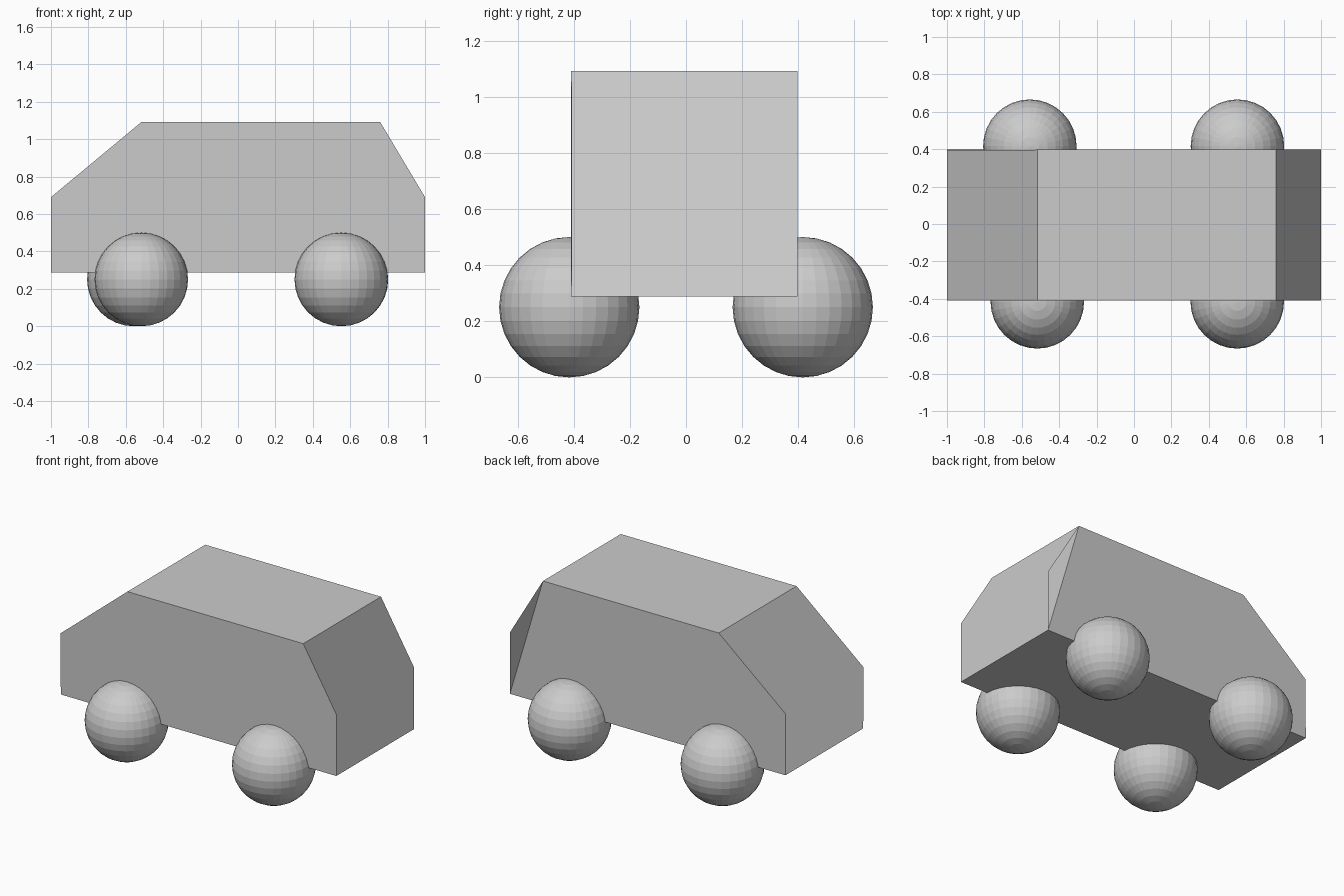
import bpy
import bmesh

if "Cube" in bpy.data.objects:
    bpy.data.objects.remove(bpy.data.objects["Cube"])

# Van body: side outline (x, z) between two flat sides
OUTLINE = [(-1, 0.288), (1, 0.288), (1, 0.69), (0.76, 1.092), (-0.516, 1.092), (-1, 0.69)]
FRONT_Y, BACK_Y = -0.409, 0.397
NUDGE = 0.001


def make_body():
    bm = bmesh.new()
    f = [bm.verts.new((x, FRONT_Y, z)) for x, z in OUTLINE]
    b = [bm.verts.new((x, BACK_Y, z)) for x, z in OUTLINE]
    # tiny offsets at the fold corners decide how the folded ends crease
    f[2].co.y += NUDGE
    f[5].co.y -= NUDGE
    b[5].co.y -= NUDGE
    b[2].co.y += NUDGE
    # the two long sides
    bm.faces.new(f)
    # underside, right end, roof, left end: each end is one folded six-sided face
    for i, j, start in ((0, 1, 0), (1, 3, 1), (3, 4, 0), (4, 6, 4)):
        ids = [k % 6 for k in range(i, j + 1)]
        ring = [b[k] for k in ids] + [f[k] for k in reversed(ids)]
        bm.faces.new(ring[start:] + ring[:start])
    bm.faces.new([b[k] for k in (2, 1, 0, 5, 4, 3)])
    bm.normal_update()
    mesh = bpy.data.meshes.new("body")
    bm.to_mesh(mesh)
    bm.free()
    bpy.context.collection.objects.link(bpy.data.objects.new("body", mesh))


def make_wheel(name, x, y):
    bpy.ops.mesh.primitive_uv_sphere_add(segments=32, ring_count=16, radius=0.25,
                                         location=(x, y, 0.25))
    bpy.context.object.name = name


make_body()

# Ball wheels; the back left one sits slightly further out
make_wheel("front_left_wheel", -0.517, -0.416)
make_wheel("front_right_wheel", 0.552, -0.416)
make_wheel("back_left_wheel", -0.557, 0.416)
make_wheel("back_right_wheel", 0.553, 0.416)
